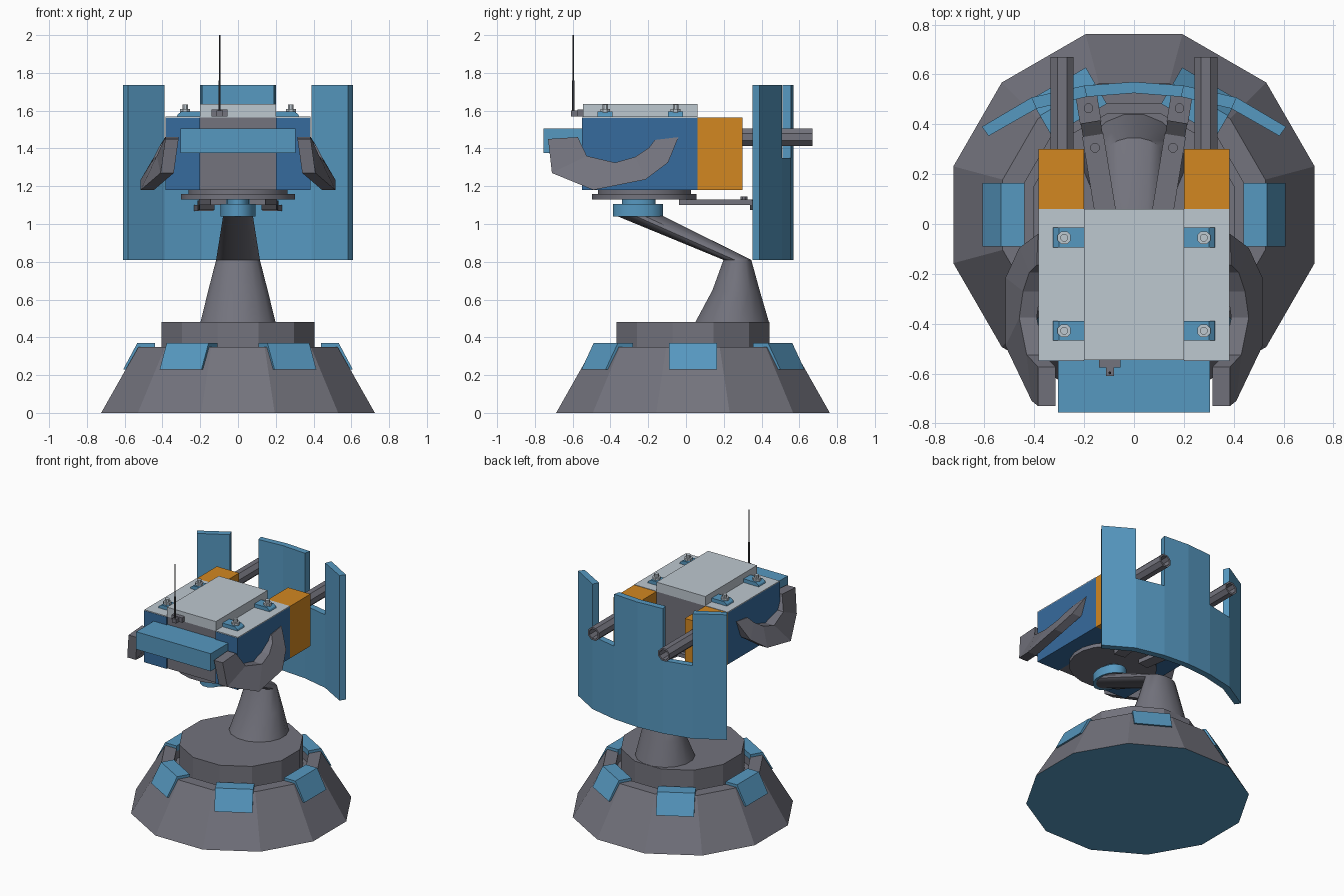
import bpy, bmesh, math
from mathutils import Matrix, Vector

if "Cube" in bpy.data.objects:
    bpy.data.objects.remove(bpy.data.objects["Cube"])


def material(name, r, g, b):
    def lin(c):
        c /= 255
        return c / 12.92 if c <= 0.04045 else ((c + 0.055) / 1.055) ** 2.4
    m = bpy.data.materials.new(name)
    m.diffuse_color = (lin(r), lin(g), lin(b), 1)
    m.use_nodes = True
    m.node_tree.nodes["Principled BSDF"].inputs["Base Color"].default_value = m.diffuse_color
    return m


GRAY = material("gunmetal gray", 115, 115, 125)
STEEL = material("steel blue", 86, 152, 192)
BLUE = material("deep blue", 54, 107, 158)
ORANGE = material("orange", 210, 135, 33)
LIGHT = material("light gray", 190, 200, 208)
DARK = material("dark gray", 66, 66, 71)


def mesh(name, verts, faces, mat, smooth=False):
    me = bpy.data.meshes.new(name)
    me.from_pydata([tuple(v) for v in verts], [], faces)
    bm = bmesh.new()
    bm.from_mesh(me)
    bmesh.ops.recalc_face_normals(bm, faces=bm.faces)
    bm.to_mesh(me)
    bm.free()
    me.materials.append(mat)
    ob = bpy.data.objects.new(name, me)
    bpy.context.collection.objects.link(ob)
    if smooth:
        bpy.ops.object.select_all(action='DESELECT')
        ob.select_set(True)
        bpy.context.view_layer.objects.active = ob
        bpy.ops.object.shade_smooth_by_angle(angle=math.radians(35))
    return ob


def bridge(name, rings, mat, smooth=False, closed=False):
    """Skin a list of equal-length point rings, capped or closed into a loop."""
    n, k = len(rings[0]), len(rings)
    verts = [p for r in rings for p in r]
    faces = []
    for i in range(k if closed else k - 1):
        a, b = i * n, ((i + 1) % k) * n
        faces += [(a + j, a + (j + 1) % n, b + (j + 1) % n, b + j) for j in range(n)]
    if not closed:
        faces += [tuple(range(n)), tuple(range((k - 1) * n, k * n))]
    return mesh(name, verts, faces, mat, smooth)


def ring(x, y, z, rx, ry, n, phase=0.0):
    return [(x + rx * math.cos(phase + 2 * math.pi * i / n),
             y + ry * math.sin(phase + 2 * math.pi * i / n), z) for i in range(n)]


def disc(name, x, y, z0, z1, rx, ry, n, mat, smooth=False):
    return bridge(name, [ring(x, y, z, rx, ry, n, math.pi / n) for z in (z0, z1)], mat, smooth)


def box(name, x, y, z, mat, turn=None):
    pts = [[Vector((a, b, c)) for a, b in
            ((x[0], y[0]), (x[1], y[0]), (x[1], y[1]), (x[0], y[1]))] for c in z]
    if turn:
        pts = [[turn @ p for p in r] for r in pts]
    return bridge(name, pts, mat)


# Twelve-sided skirt base with a groove and a raised drum
CY = 0.037
P = math.pi / 12
base = bridge("base", [ring(0, CY, z, r, r, 12, P) for r, z in
                       ((.75, 0), (.545, .35), (.46, .35), (.46, .27), (.42, .27), (.42, .48))], GRAY)
base.data.materials.append(STEEL)
for f in base.data.polygons:
    if f.center.z < 0.001:
        f.material_index = 1

# Six clips hooked over the skirt rim
hook = [(.608, .23), (.533, .37), (.44, .37), (.44, .33), (.52, .33), (.585, .23)]
for i in range(6):
    t = Matrix.Translation((0, CY, 0)) @ Matrix.Rotation(i * math.pi / 3, 4, 'Z')
    bridge("base_clip", [[t @ Vector((r, w, z)) for r, z in hook] for w in (-.128, .128)], STEEL)

# Bent neck
bridge("neck", [ring(0, y, z, rx, ry, 16, math.pi / 16) for z, y, rx, ry in
                ((.47, .243, .205, .203), (.65, .265, .16, .127),
                 (.81, .272, .118, .075), (1.045, -.25, .08, .125))], GRAY, True)

# Swivel collar and turntable
disc("collar", 0, -.255, 1.04, 1.105, .095, .135, 16, STEEL, True)
disc("collar_top", 0, -.25, 1.105, 1.16, .06, .09, 16, STEEL, True)
disc("turntable_lower", 0, -.22, 1.13, 1.158, .305, .28, 20, GRAY, True)
disc("turntable_upper", 0, -.22, 1.158, 1.185, .265, .25, 20, GRAY, True)

# Body core, lid and roof
box("body_core", (-.2, .2), (-.54, .06), (1.18, 1.565), GRAY)
box("lid", (-.2, .2), (-.545, .06), (1.565, 1.635), LIGHT)
box("front_bar", (-.305, .305), (-.755, -.54), (1.375, 1.505), STEEL)

for s in (-1, 1):
    # Side pods with orange gun housings
    box("side_pod", (s * .2, s * .383), (-.55, .06), (1.18, 1.562), BLUE)
    box("roof_plate", (s * .2, s * .383), (-.548, .06), (1.562, 1.568), LIGHT)
    box("gun_housing", (s * .2, s * .383), (.06, .30), (1.18, 1.565), ORANGE)

    # Hollow eight-sided barrel
    def bore(y, r):
        return [(s * .288 + p[0], y, 1.46 + p[1]) for p in ring(0, 0, 0, r, r, 8, math.pi / 8)]
    bridge("barrel", [bore(.25, .05), bore(.67, .05), bore(.67, .037), bore(.4, .037)], GRAY)

    # Roof clamps with bolts
    for y in (-.055, -.428):
        bridge("roof_clamp", [[(s * x, y + d, z) for x, z in
               ((.2, 1.565), (.325, 1.565), (.32, 1.58), (.3, 1.595), (.2, 1.595))]
               for d in (-.04, .04)], STEEL)
        disc("clamp_bolt", s * .28, y, 1.59, 1.61, .028, .028, 8, LIGHT)
        disc("clamp_bolt_tip", s * .28, y, 1.61, 1.632, .016, .016, 8, LIGHT)

    # Curved side guard: (inner edge y, z, x), (outer edge y, z, x) along its sweep
    sweep = (((-.573, 1.46, .385), (-.73, 1.45, .385)),
             ((-.525, 1.36, .43), (-.71, 1.27, .41)),
             ((-.375, 1.325, .46), (-.49, 1.18, .515)),
             ((-.27, 1.355, .445), (-.215, 1.235, .515)),
             ((-.195, 1.405, .42), (-.095, 1.325, .46)),
             ((-.165, 1.445, .39), (-.04, 1.46, .385)))
    bridge("side_guard", [[(s * a[2], a[0], a[1]), (s * b[2], b[0], b[1]),
                           (s * (b[2] - .07), b[0], b[1]), (s * (a[2] - .07), a[0], a[1])]
                          for a, b in sweep], GRAY)

    # Stepped bracket carrying the shield
    t = Matrix.Translation((s * .107, 0, 0)) @ Matrix.Rotation(-s * math.radians(9.3), 4, 'Z')
    box("bracket_arm", (-.043, .043), (-.03, .36), (1.10, 1.13), GRAY, t)
    box("bracket_step", (-.04, .04), (.35, .415), (1.075, 1.125), DARK, t)
    box("bracket_foot", (-.043, .043), (.41, .53), (1.07, 1.10), GRAY, t)
    for y, z in ((.31, 1.13), (.47, 1.10)):
        p = t @ Vector((0, y, 0))
        disc("bracket_bolt", p.x, p.y, z, z + .015, .02, .02, 8, GRAY)

# Curved shield with two gun notches
outer = [(-.61, .39), (-.41, .508), (-.2, .555), (0, .57)]
inner = [(-.583, .353), (-.39, .463), (-.19, .51), (0, .525)]
outer += [(-x, y) for x, y in outer[-2::-1]]
inner += [(-x, y) for x, y in inner[-2::-1]]
for i, top in enumerate((1.735, 1.35, 1.735, 1.735, 1.35, 1.735)):
    plan = (outer[i], outer[i + 1], inner[i + 1], inner[i])
    bridge("shield_panel", [[(x, y, z) for x, y in plan] for z in (.81, top)], STEEL)

# Antenna with its mount
box("antenna_mount", (-.14, -.055), (-.575, -.54), (1.57, 1.605), GRAY)
box("antenna_socket", (-.113, -.08), (-.61, -.575), (1.57, 1.6), GRAY)
disc("antenna_lower", -.097, -.597, 1.59, 1.76, .006, .006, 6, DARK)
disc("antenna_tip", -.097, -.597, 1.76, 2.0, .004, .004, 6, DARK)
